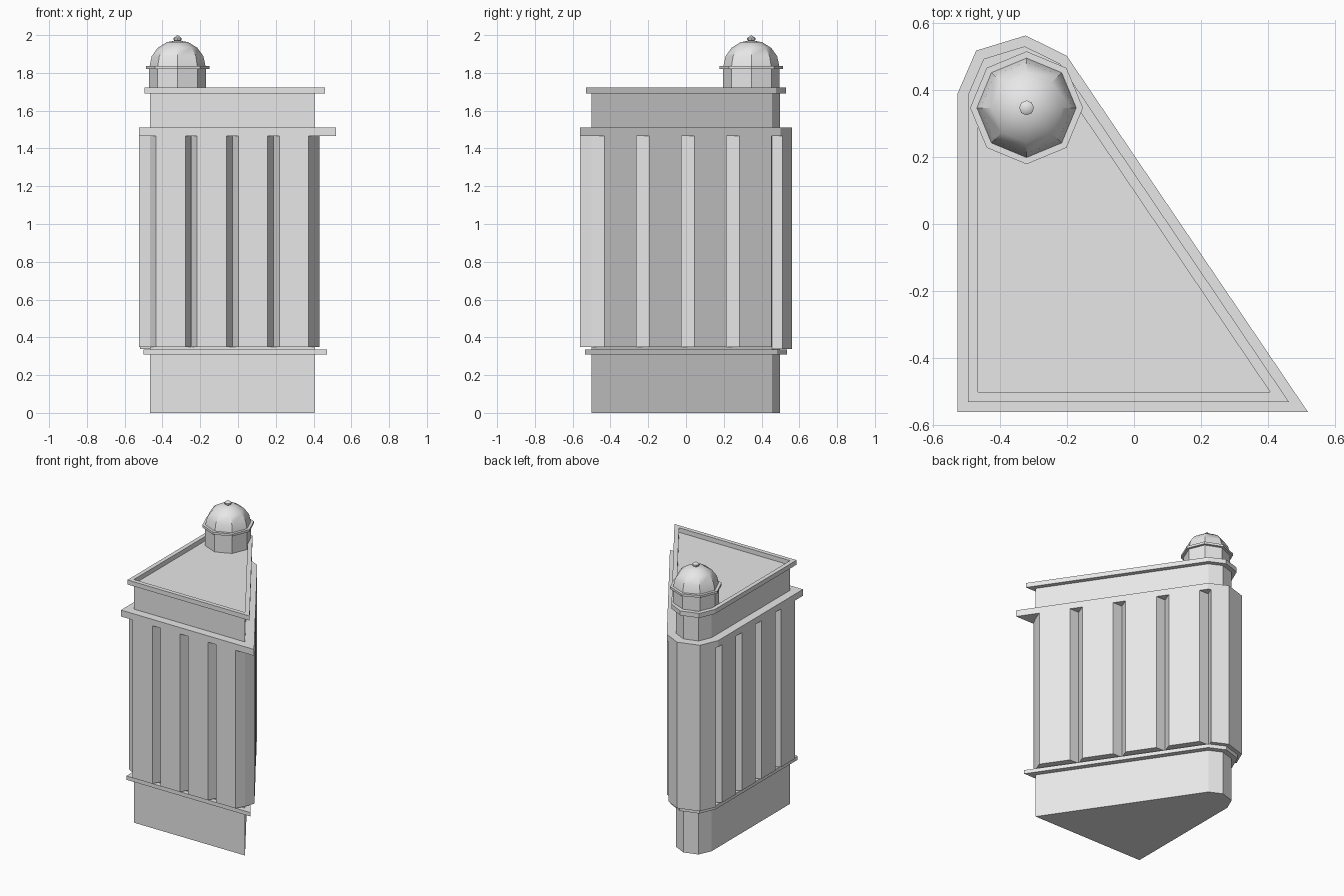
import bpy
import bmesh
import math
from mathutils import Vector

if "Cube" in bpy.data.objects:
    bpy.data.objects.remove(bpy.data.objects["Cube"])

stone = bpy.data.materials.new("light grey stone")
stone.use_nodes = True
stone.diffuse_color = (0.8, 0.8, 0.8, 1)
stone.node_tree.nodes["Principled BSDF"].inputs["Base Color"].default_value = (0.8, 0.8, 0.8, 1)

# Wall footprint, counter-clockwise: wedge with a faceted back corner
PLAN = [Vector(p) for p in ((-0.465, -0.5), (0.405, -0.5), (-0.241, 0.454),
                            (-0.328, 0.497), (-0.426, 0.467), (-0.465, 0.377))]
DEPTH = 0.06
SHAFT_LOW, SHAFT_HIGH = 0.348, 1.467


def normal(a, b):
    d = (b - a).normalized()
    return Vector((d.y, -d.x))


def offset_plan(dist):
    """Footprint grown outwards by dist with mitred corners."""
    out = []
    for i, p in enumerate(PLAN):
        n1 = normal(PLAN[i - 1], p)
        n2 = normal(p, PLAN[(i + 1) % len(PLAN)])
        out.append(p + (n1 + n2) * dist / (1 + n1.dot(n2)))
    return out


def finish(name, bm):
    bmesh.ops.recalc_face_normals(bm, faces=bm.faces)
    mesh = bpy.data.meshes.new(name)
    bm.to_mesh(mesh)
    bm.free()
    mesh.materials.append(stone)
    ob = bpy.data.objects.new(name, mesh)
    bpy.context.collection.objects.link(ob)
    return ob


def prism(bm, points, low, high):
    bottom = [bm.verts.new((p.x, p.y, low)) for p in points]
    face = bm.faces.new(bottom)
    top = bmesh.ops.extrude_face_region(bm, geom=[face], use_keep_orig=True)
    verts = [g for g in top["geom"] if isinstance(g, bmesh.types.BMVert)]
    bmesh.ops.translate(bm, vec=(0, 0, high - low), verts=verts)


def slab(name, dist, low, high):
    bm = bmesh.new()
    prism(bm, offset_plan(dist), low, high)
    return finish(name, bm)


def lathe(name, profile, sides, centre):
    """Spin (radius, height) points around a vertical axis."""
    bm = bmesh.new()
    verts = [bm.verts.new((r, 0, z)) for r, z in profile]
    edges = [bm.edges.new(pair) for pair in zip(verts, verts[1:])]
    bmesh.ops.spin(bm, geom=verts + edges, cent=(0, 0, 0), axis=(0, 0, 1),
                   angle=math.tau, steps=sides, use_duplicate=False)
    bmesh.ops.remove_doubles(bm, verts=bm.verts, dist=0.0005)
    bmesh.ops.translate(bm, vec=(centre.x, centre.y, 0), verts=bm.verts)
    return finish(name, bm)


# Main walls and projecting bands
slab("wall_core", 0, 0, 1.69)
slab("lower_ledge", 0.035, 0.308, 0.335)
slab("main_cornice", DEPTH, 1.467, 1.512)

# Parapet rim around the sunken roof
bm = bmesh.new()
outer, inner = offset_plan(0.03), PLAN
rings = []
for pts, z in ((outer, 1.69), (outer, 1.722), (inner, 1.722), (inner, 1.69)):
    rings.append([bm.verts.new((p.x, p.y, z)) for p in pts])
for k in range(4):
    a, b = rings[k], rings[(k + 1) % 4]
    for i in range(len(PLAN)):
        j = (i + 1) % len(PLAN)
        bm.faces.new((a[i], a[j], b[j], b[i]))
finish("roof_parapet", bm)

# Four bevelled wall panels on each long side, meeting in V grooves
for name, i in (("front", 0), ("left", 1), ("right", 5)):
    a, b = PLAN[i], PLAN[(i + 1) % len(PLAN)]
    push = normal(a, b) * DEPTH
    bm = bmesh.new()
    for k in range(4):
        p, q = a.lerp(b, k / 4), a.lerp(b, (k + 1) / 4)
        prism(bm, [p, p.lerp(q, 0.145) + push, p.lerp(q, 0.855) + push, q],
              SHAFT_LOW, SHAFT_HIGH)
    finish(name + "_wall_panels", bm)

# Faceted panel wrapping the back corner
grown = offset_plan(DEPTH)
start = PLAN[2].lerp(PLAN[3], 0.05) + normal(PLAN[2], PLAN[3]) * DEPTH
end = PLAN[5].lerp(PLAN[4], 0.05) + normal(PLAN[4], PLAN[5]) * DEPTH
bm = bmesh.new()
prism(bm, [PLAN[2], start, grown[3], grown[4], end, PLAN[5], PLAN[4], PLAN[3]],
      0.337, SHAFT_HIGH)
finish("corner_panel", bm)

# Domed turret over the faceted corner
hub = Vector((-0.32, 0.346))
lathe("turret_drum", [(0.15, 1.69), (0.15, 1.82)], 8, hub)
lathe("turret_rim", [(0, 1.82), (0.168, 1.82), (0.168, 1.836), (0, 1.836)], 8, hub)
arc = [math.radians(22.5 * k) for k in range(5)]
dome = lathe("turret_dome", [(0.148 * math.cos(t), 1.836 + 0.137 * math.sin(t))
                             for t in arc], 8, hub)
finial = lathe("turret_finial", [(0.013, 1.965), (0.022, 1.975), (0.022, 1.984),
                                 (0, 2.0)], 8, hub)

bpy.ops.object.select_all(action="DESELECT")
for ob in (dome, finial):
    ob.select_set(True)
bpy.context.view_layer.objects.active = dome
bpy.ops.object.shade_smooth_by_angle(angle=math.radians(30))
